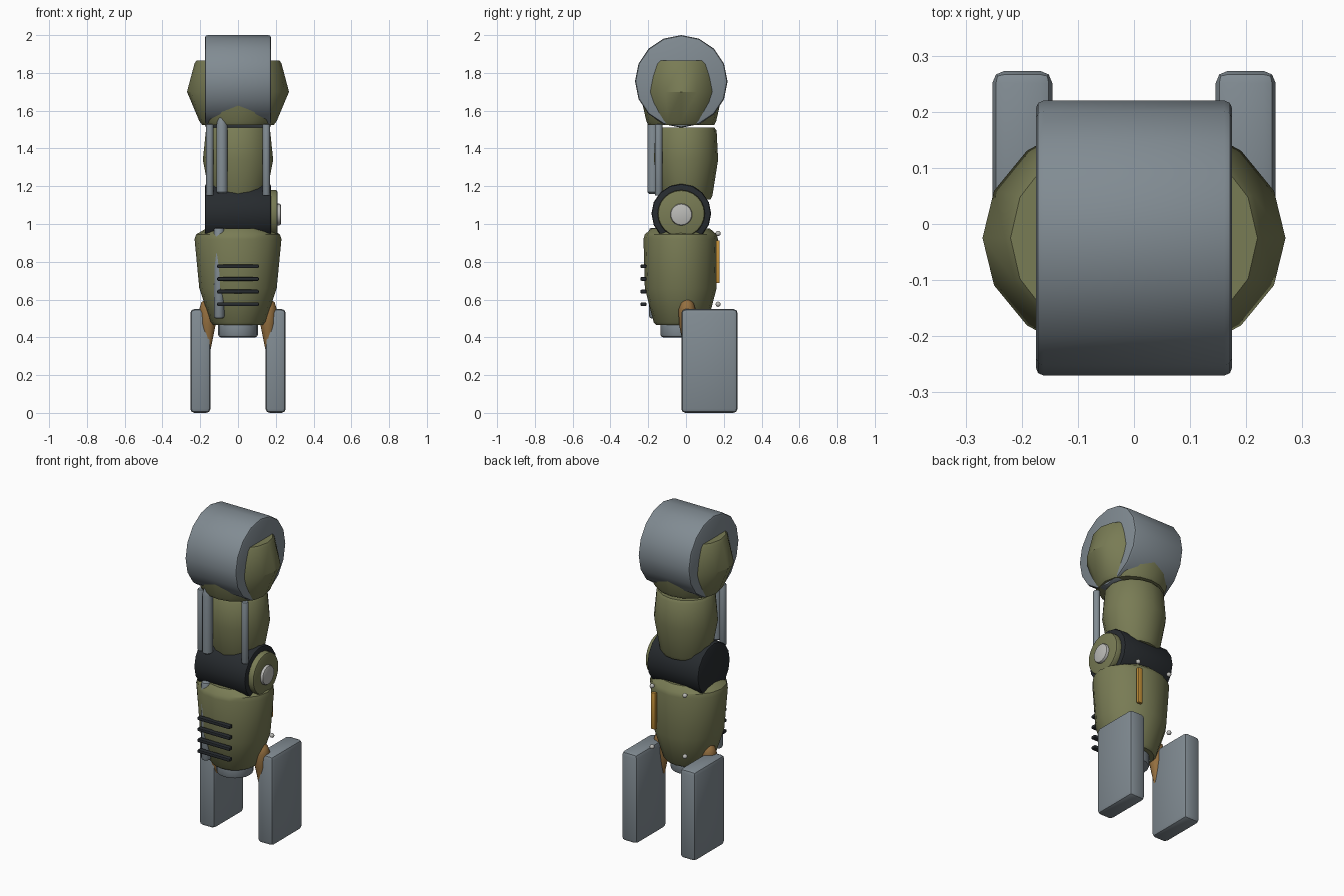
import bpy
import bmesh
from math import radians, cos, sin, tau
from mathutils import Matrix, Vector

default = bpy.data.objects.get("Cube")
if default:
    bpy.data.objects.remove(default, do_unlink=True)


def material(name, rgb, metallic=0.0):
    mat = bpy.data.materials.new(name)
    mat.use_nodes = True
    mat.diffuse_color = (*rgb, 1)
    shader = mat.node_tree.nodes["Principled BSDF"]
    shader.inputs["Base Color"].default_value = (*rgb, 1)
    shader.inputs["Metallic"].default_value = metallic
    shader.inputs["Roughness"].default_value = 0.5
    return mat


OLIVE = material("olive_paint", (0.19, 0.2, 0.09))
STEEL = material("steel", (0.22, 0.26, 0.29))
DARK = material("dark_rubber", (0.02, 0.024, 0.028))
LIGHT = material("light_metal", (0.5, 0.5, 0.48))
GOLD = material("gold_strip", (0.55, 0.28, 0.04))
BROWN = material("bronze", (0.3, 0.16, 0.05))


def finish(name, bm, mat, bevel=0.0, segments=2):
    """Bevel the hard edges, then store the mesh as a smooth shaded object."""
    bmesh.ops.recalc_face_normals(bm, faces=bm.faces)
    if bevel:
        hard = [e for e in bm.edges if e.calc_face_angle(0) > radians(50)]
        bmesh.ops.bevel(bm, geom=hard, offset=bevel, segments=segments,
                        profile=0.5, affect='EDGES', clamp_overlap=True)
    mesh = bpy.data.meshes.new(name)
    bm.to_mesh(mesh)
    bm.free()
    mesh.materials.append(mat)
    obj = bpy.data.objects.new(name, mesh)
    bpy.context.collection.objects.link(obj)
    mesh.shade_smooth()
    mesh.set_sharp_from_angle(angle=radians(35))
    return obj


def box(name, center, size, mat, bevel):
    bm = bmesh.new()
    bmesh.ops.create_cube(bm, size=1)
    bmesh.ops.scale(bm, vec=size, verts=bm.verts)
    bmesh.ops.translate(bm, vec=center, verts=bm.verts)
    return finish(name, bm, mat, bevel)


def cylinder(name, center, radius, length, axis, mat, bevel, sides=16):
    bm = bmesh.new()
    bmesh.ops.create_cone(bm, cap_ends=True, segments=sides, radius1=radius,
                          radius2=radius, depth=length)
    if axis == 'X':
        bmesh.ops.rotate(bm, matrix=Matrix.Rotation(radians(90), 3, 'Y'), verts=bm.verts)
    bmesh.ops.translate(bm, vec=center, verts=bm.verts)
    return finish(name, bm, mat, bevel)


def loft(name, rings, center, mat, bevel=0.0, sides=16):
    """Stack of elliptical rings given as (height, x radius, y radius)."""
    bm = bmesh.new()
    cx, cy = center
    loops = [[bm.verts.new((cx + rx * cos(tau * i / sides),
                            cy + ry * sin(tau * i / sides), z))
              for i in range(sides)] for z, rx, ry in rings]
    for low, high in zip(loops, loops[1:]):
        for i in range(sides):
            j = (i + 1) % sides
            bm.faces.new((low[i], low[j], high[j], high[i]))
    bm.faces.new(loops[0][::-1])
    bm.faces.new(loops[-1])
    return finish(name, bm, mat, bevel)


# Shoulder: olive housing with a large transverse drum
loft("shoulder_housing", [(1.525, 0.19, 0.175), (1.545, 0.205, 0.185),
                          (1.70, 0.27, 0.22), (1.85, 0.23, 0.2),
                          (1.865, 0.22, 0.19)], (0, -0.025), OLIVE)
cylinder("shoulder_drum", (0, -0.025, 1.755), 0.245, 0.35, 'X', STEEL, 0.014)

# Upper arm and its pistons
loft("upper_arm", [(1.13, 0.14, 0.13), (1.15, 0.15, 0.14), (1.34, 0.186, 0.17),
                   (1.495, 0.17, 0.162), (1.51, 0.16, 0.15)], (0, 0), OLIVE)
for side, x in (("left", 0.15), ("right", -0.15)):
    cylinder(side + "_arm_piston", (x, -0.145, 1.34), 0.02, 0.38, 'Z', STEEL, 0.007, 12)
loft("center_arm_piston", [(1.16, 0.02, 0.02), (1.17, 0.03, 0.03), (1.52, 0.03, 0.03),
                           (1.57, 0.018, 0.018), (1.585, 0.008, 0.008)],
     (-0.085, -0.175), STEEL, sides=12)

# Elbow: dark barrel, side disc and cap
cylinder("elbow_barrel", (0, -0.025, 1.055), 0.158, 0.35, 'X', DARK, 0.012)
cylinder("elbow_disc", (0.18, -0.025, 1.055), 0.125, 0.06, 'X', OLIVE, 0.012, 24)
cylinder("elbow_cap", (0.205, -0.025, 1.05), 0.058, 0.045, 'X', LIGHT, 0.01, 20)

# Forearm with its piston and wrist
loft("forearm", [(0.465, 0.13, 0.13), (0.48, 0.145, 0.143), (0.66, 0.205, 0.19),
                 (0.92, 0.23, 0.197), (0.945, 0.222, 0.19), (0.975, 0.17, 0.155)],
     (0, -0.028), OLIVE)
cylinder("forearm_piston", (-0.1, -0.167, 0.74), 0.028, 0.48, 'Z', STEEL, 0.012, 12)
cylinder("wrist", (0, -0.03, 0.45), 0.105, 0.1, 'Z', STEEL, 0.014, 20)

# Front vent bars
for i in range(4):
    box(f"vent_bar_{i + 1}", (0, -0.225, 0.575 + i * 0.067), (0.22, 0.032, 0.02), DARK, 0.006)

# Back strip and rivets
box("back_strip", (0.1, 0.168, 0.8), (0.03, 0.02, 0.225), GOLD, 0.004)
for x in (-0.112, 0.112):
    for z in (0.575, 0.95):
        bm = bmesh.new()
        bmesh.ops.create_icosphere(bm, subdivisions=2, radius=0.014,
                                   matrix=Matrix.Translation(Vector((x, 0.17, z))))
        finish("rivet", bm, LIGHT)

# Paired claw blades and bronze knuckles
for side, s in (("left", 1), ("right", -1)):
    box(side + "_claw_blade", (s * 0.199, 0.124, 0.275), (0.107, 0.298, 0.55), STEEL, 0.022)
    loft(side + "_knuckle", [(0.31, 0.006, 0.006), (0.34, 0.016, 0.016),
                             (0.47, 0.042, 0.042), (0.55, 0.045, 0.045),
                             (0.585, 0.034, 0.034), (0.602, 0.012, 0.012)],
         (s * 0.16, 0.005), BROWN, sides=12)
